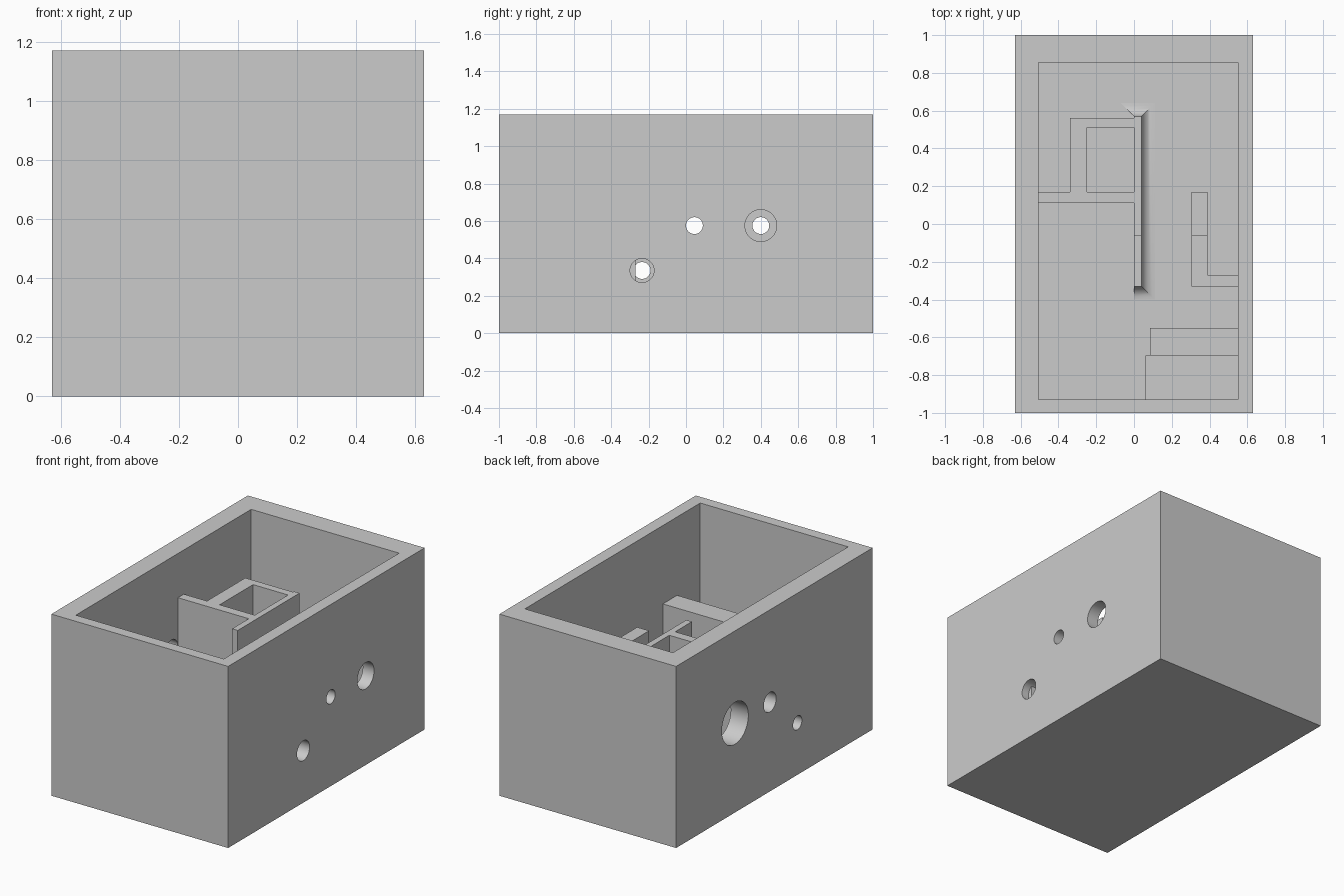
import bpy, bmesh, math
from mathutils import Matrix, Vector

if "Cube" in bpy.data.objects:
    bpy.data.objects.remove(bpy.data.objects["Cube"], do_unlink=True)

grey = bpy.data.materials.new("plain grey")
grey.use_nodes = True
COLOR = (0.6, 0.6, 0.6, 1)
grey.diffuse_color = COLOR
grey.node_tree.nodes["Principled BSDF"].inputs["Base Color"].default_value = COLOR

HEIGHT, FLOOR, SINK = 1.17, 0.10, 0.05
TOP = 0.885          # top of the tall inner walls


def finish(name, bm):
    bmesh.ops.recalc_face_normals(bm, faces=bm.faces)
    mesh = bpy.data.meshes.new(name)
    bm.to_mesh(mesh)
    bm.free()
    mesh.materials.append(grey)
    obj = bpy.data.objects.new(name, mesh)
    bpy.context.collection.objects.link(obj)
    return obj


def box(name, x, y, z):
    """Box from three (low, high) ranges."""
    bm = bmesh.new()
    bmesh.ops.create_cube(bm, size=1)
    for v in bm.verts:
        v.co = Vector([sum(r) / 2 + c * (r[1] - r[0]) for r, c in zip((x, y, z), v.co)])
    return finish(name, bm)


def rod(x, y, z, radius):
    """Cylinder along x, used as a drill."""
    bm = bmesh.new()
    bmesh.ops.create_cone(bm, cap_ends=True, segments=48, radius1=radius,
                          radius2=radius, depth=x[1] - x[0])
    turn = Matrix.Rotation(math.pi / 2, 4, 'Y')
    bmesh.ops.transform(bm, matrix=Matrix.Translation((sum(x) / 2, y, z)) @ turn, verts=bm.verts)
    return finish("drill", bm)


def cut(obj, cutters):
    """Subtract the cutters, bake the result and remove them."""
    for c in cutters:
        c.hide_render = True
        mod = obj.modifiers.new("cut", 'BOOLEAN')
        mod.operation, mod.solver, mod.object = 'DIFFERENCE', 'EXACT', c
    bpy.context.view_layer.update()
    deps = bpy.context.evaluated_depsgraph_get()
    baked = bpy.data.meshes.new_from_object(obj.evaluated_get(deps))
    obj.modifiers.clear()
    obj.data = baked
    for c in cutters:
        bpy.data.objects.remove(c, do_unlink=True)
    smooth(obj)


def smooth(obj):
    bpy.ops.object.select_all(action='DESELECT')
    obj.select_set(True)
    bpy.context.view_layer.objects.active = obj
    bpy.ops.object.shade_smooth_by_angle(angle=math.radians(30))


# Bore lines: y, z, radius in left wall (+x), in inner walls, in right wall (-x)
bores = [(0.40, 0.575, 0.085, 0.045, 0.135),
         (0.045, 0.575, 0.045, 0.045, 0.063),
         (-0.235, 0.335, 0.064, 0.045, 0.045)]

# Outer casing: hollow box with bored side walls
casing = box("casing", (-0.63, 0.63), (-1, 1), (0, HEIGHT))
tools = [box("cavity", (-0.505, 0.55), (-0.93, 0.855), (FLOOR, HEIGHT + 0.2))]
for y, z, left, inner, right in bores:
    tools += [rod((0.5, 0.7), y, z, left), rod((-0.7, -0.45), y, z, right)]
cut(casing, tools)


def inner_wall(name, x, y, top, holes=()):
    obj = box(name, x, y, (SINK, top))
    if holes:
        cut(obj, [rod((x[0] - 0.05, x[1] + 0.05), bores[i][0], bores[i][1], bores[i][3])
                  for i in holes])


# Long dividing wall, stepped down towards the front
inner_wall("divider_high", (0, 0.04), (-0.06, 0.57), TOP, (0, 1))
inner_wall("divider_low", (0, 0.04), (-0.33, -0.06), 0.62, (2,))

# Square chamber beside the divider
inner_wall("cross_wall", (-0.53, 0), (0.11, 0.17), TOP)
inner_wall("chamber_side", (-0.34, -0.25), (0.17, 0.56), TOP, (0,))
inner_wall("chamber_back", (-0.25, 0), (0.51, 0.56), TOP)

# L-shaped bracket at the left wall
inner_wall("bracket_high", (0.305, 0.39), (-0.06, 0.17), 0.745, (1,))
inner_wall("bracket_low", (0.305, 0.39), (-0.33, -0.06), 0.49, (2,))
inner_wall("bracket_foot", (0.39, 0.58), (-0.33, -0.27), 0.49)

# Stepped block in the front corner
inner_wall("corner_block_high", (0.085, 0.58), (-0.695, -0.55), 0.665)
inner_wall("corner_block_low", (0.06, 0.58), (-0.96, -0.695), 0.40)

# Rounded cove where the divider meets the floor
bm = bmesh.new()
radius, steps = 0.07, 8
rings = []
for i in range(steps + 1):
    t = math.pi / 2 * i / steps
    o, h = radius * (1 - math.sin(t)), FLOOR + radius * (1 - math.cos(t))
    path = [(0, -0.33 - o), (0.04 + o, -0.33 - o), (0.04 + o, 0.57 + o), (-o, 0.57 + o)]
    rings.append([bm.verts.new((x, y, h)) for x, y in path])
for low, high in zip(rings, rings[1:]):
    for k in range(3):
        bm.faces.new((low[k], low[k + 1], high[k + 1], high[k]))
cove = finish("divider_cove", bm)
# Face the cove upwards
if sum(p.normal.z for p in cove.data.polygons) < 0:
    cove.data.flip_normals()
smooth(cove)
